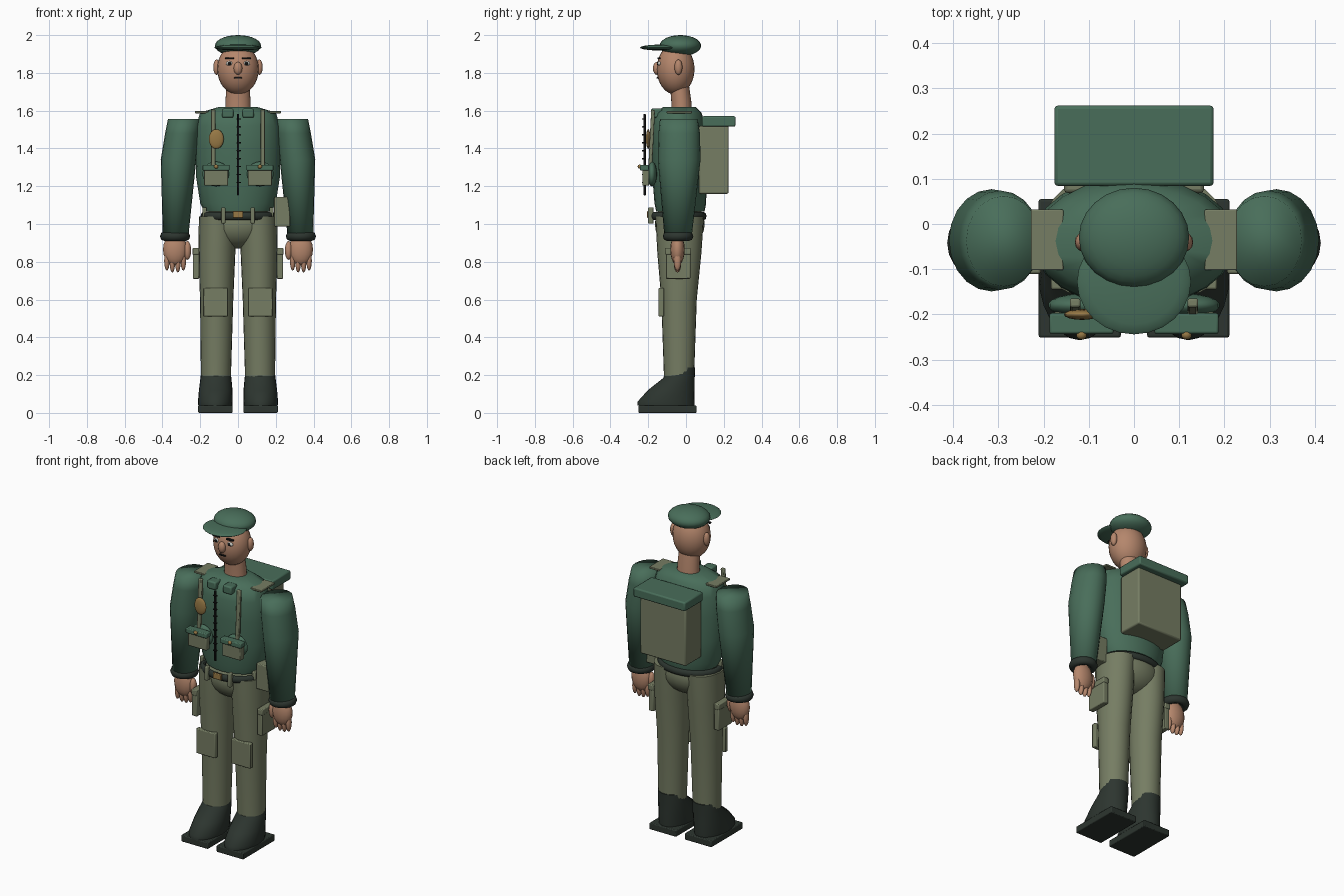
import bpy, bmesh, math
from mathutils import Matrix, Vector

cube = bpy.data.objects.get("Cube")
if cube:
    bpy.data.objects.remove(cube, do_unlink=True)


def material(name, r, g, b):
    m = bpy.data.materials.new(name)
    m.use_nodes = True
    m.diffuse_color = (r, g, b, 1)
    bsdf = next(n for n in m.node_tree.nodes if n.type == 'BSDF_PRINCIPLED')
    bsdf.inputs["Base Color"].default_value = (r, g, b, 1)
    bsdf.inputs["Roughness"].default_value = 0.8
    return m


GREEN = material("jacket green", .066, .155, .102)
KHAKI = material("trouser khaki", .18, .205, .125)
DARK = material("boot dark green", .026, .036, .029)
SKIN = material("skin", .46, .24, .15)
BRASS = material("brass", .31, .19, .06)
BLACK = material("black", .008, .008, .008)
WHITE = material("eye white", .65, .65, .6)


def finish(name, bm, mat, angle=40):
    bmesh.ops.recalc_face_normals(bm, faces=bm.faces)
    me = bpy.data.meshes.new(name)
    bm.to_mesh(me)
    bm.free()
    me.materials.append(mat)
    ob = bpy.data.objects.new(name, me)
    bpy.context.collection.objects.link(ob)
    bpy.ops.object.select_all(action='DESELECT')
    ob.select_set(True)
    bpy.context.view_layer.objects.active = ob
    bpy.ops.object.shade_smooth_by_angle(angle=math.radians(angle))
    return ob


def box(name, centre, size, mat, tilt=0, bevel=.005):
    """Box with softened edges; tilt turns it about the x axis."""
    bm = bmesh.new()
    bmesh.ops.create_cube(bm, size=1, matrix=Matrix.Diagonal((*size, 1)))
    ob = finish(name, bm, mat)
    ob.location = centre
    ob.rotation_euler.x = tilt
    mod = ob.modifiers.new("soft edges", 'BEVEL')
    mod.width = min(bevel, min(size) / 4)
    mod.segments = 2
    return ob


def ball(name, centre, radii, mat, seg=20, rings=12):
    bm = bmesh.new()
    bmesh.ops.create_uvsphere(bm, u_segments=seg, v_segments=rings, radius=1,
                              matrix=Matrix.Diagonal((*radii, 1)))
    ob = finish(name, bm, mat, 60)
    ob.location = centre
    return ob


def loft(name, rings, mat, sides=24, angle=50):
    """Closed skin over elliptical rings (z, centre x, centre y, rx, ry)."""
    bm = bmesh.new()
    loops = []
    for z, cx, cy, rx, ry in rings:
        turn = [2 * math.pi * i / sides for i in range(sides)]
        loops.append([bm.verts.new((cx + rx * math.cos(t), cy + ry * math.sin(t), z)) for t in turn])
    for a, b in zip(loops, loops[1:]):
        for i in range(sides):
            j = (i + 1) % sides
            bm.faces.new((a[i], a[j], b[j], b[i]))
    bm.faces.new(loops[0])
    bm.faces.new(loops[-1])
    return finish(name, bm, mat, angle)


def band(name, centre, rx, ry, thick, height, mat, sides=28, tube=8):
    """Elliptical ring with a rounded section."""
    bm = bmesh.new()
    grid = []
    for i in range(sides):
        t = 2 * math.pi * i / sides
        row = []
        for k in range(tube):
            u = 2 * math.pi * k / tube
            o = thick * math.cos(u)
            row.append(bm.verts.new(((rx + o) * math.cos(t), (ry + o) * math.sin(t), height * math.sin(u))))
        grid.append(row)
    for i in range(sides):
        for k in range(tube):
            a, b = grid[i], grid[(i + 1) % sides]
            m = (k + 1) % tube
            bm.faces.new((a[k], b[k], b[m], a[m]))
    ob = finish(name, bm, mat, 60)
    ob.location = centre
    return ob


# Torso, neck and pelvis
loft("jacket", [(1.065, 0, -.03, .178, .128), (1.11, 0, -.03, .2, .137),
                (1.25, 0, -.035, .222, .143), (1.4, 0, -.038, .226, .146),
                (1.52, 0, -.04, .222, .142), (1.59, 0, -.038, .2, .12),
                (1.62, 0, -.035, .1, .085)], GREEN)
loft("neck", [(1.58, 0, -.022, .068, .055), (1.65, 0, -.025, .066, .053),
              (1.74, 0, -.035, .062, .05)], SKIN)
ball("pelvis", (0, -.033, 1.0), (.185, .132, .13), KHAKI, 24)

# Head and face
ball("head", (0, -.055, 1.82), (.11, .1, .135), SKIN, 24, 16)
ball("nose", (0, -.155, 1.824), (.023, .02, .034), SKIN, 12, 8)
box("mouth", (0, -.149, 1.774), (.04, .012, .009), BLACK)
ball("cap_crown", (0, -.03, 1.944), (.122, .11, .056), GREEN, 24, 14)
ball("cap_brim", (0, -.128, 1.934), (.126, .116, .016), GREEN, 24, 10)

# Belt, buckle and jacket zip
band("belt", (0, -.045, 1.042), .182, .138, .016, .022, DARK)
box("buckle", (0, -.199, 1.05), (.055, .014, .036), BRASS)
box("zip", (0, -.219, 1.367), (.011, .012, .43), BLACK)
for i in range(9):
    box(f"zip_tooth_{i + 1}", (.004, -.226, 1.22 + i * .042), (.022, .014, .007), BLACK)

# Backpack
box("backpack", (0, .147, 1.34), (.31, .156, .36), KHAKI, bevel=.008)
box("backpack_lid", (0, .173, 1.543), (.352, .178, .055), GREEN, bevel=.008)

# Medal and hip pouch
ball("chest_medal", (-.115, -.2, 1.45), (.04, .012, .052), BRASS, 16, 10)
box("hip_pouch", (.234, -.05, 1.065), (.085, .1, .155), KHAKI)

# Paired parts
for s, side in ((-1, "right"), (1, "left")):
    def n(part):
        return f"{side}_{part}"

    # Face details
    ball(n("ear"), (s * .113, -.04, 1.83), (.018, .021, .041), SKIN, 12, 8)
    ball(n("eye"), (s * .045, -.141, 1.85), (.02, .01, .012), WHITE, 12, 8)
    ball(n("pupil"), (s * .045, -.149, 1.85), (.008, .006, .009), BLACK, 10, 6)
    box(n("eyebrow"), (s * .045, -.143, 1.878), (.046, .016, .009), BLACK)

    # Arm, cuff and hand
    loft(n("sleeve"), [(.94, s * .33, -.042, .068, .073), (1.34, s * .315, -.036, .094, .113),
                       (1.48, s * .296, -.036, .09, .11), (1.555, s * .288, -.038, .083, .1)],
         GREEN, 20, 100)
    band(n("cuff"), (s * .333, -.042, .935), .057, .058, .023, .025, DARK, 20)
    ball(n("palm"), (s * .333, -.045, .865), (.064, .038, .085), SKIN, 16, 10)
    for i in range(4):
        x = .333 + (i - 1.5) * .029
        drop = .01 if i in (1, 2) else 0
        ball(n(f"finger_{i + 1}"), (s * x, -.045, .805 - drop), (.015, .02, .052), SKIN, 10, 8)
    ball(n("thumb"), (s * .268, -.05, .86), (.02, .022, .05), SKIN, 12, 8)

    # Leg with patches and pockets
    loft(n("trouser_leg"), [(.17, s * .117, -.037, .079, .079), (.6, s * .113, -.037, .088, .094),
                            (.85, s * .112, -.035, .098, .117), (1.04, s * .107, -.034, .1, .128)], KHAKI)
    box(n("knee_patch"), (s * .119, -.131, .585), (.13, .028, .152), KHAKI)
    box(n("thigh_pocket"), (s * .222, -.042, .785), (.034, .13, .15), KHAKI)
    box(n("thigh_pocket_flap"), (s * .224, -.042, .855), (.036, .137, .035), KHAKI)

    # Boot
    box(n("boot_sole"), (s * .12, -.098, .02), (.182, .306, .04), DARK)
    loft(n("boot"), [(.038, s * .12, -.106, .09, .151), (.06, s * .12, -.105, .092, .151),
                     (.12, s * .118, -.078, .089, .124), (.185, s * .117, -.037, .082, .083),
                     (.24, s * .117, -.026, .074, .075)], DARK)

    # Webbing, collar tabs and shoulder tabs
    box(n("chest_strap"), (s * .13, -.182, 1.45), (.024, .02, .31), KHAKI, -.05)
    box(n("collar_tab"), (s * .054, -.155, 1.587), (.06, .06, .048), GREEN, bevel=.008)
    box(n("shoulder_tab"), (s * .192, -.035, 1.592), (.072, .134, .012), KHAKI)

    # Chest pouch on its rounded backing
    ball(n("pouch_backing"), (s * .118, -.18, 1.265), (.072, .026, .066), GREEN, 18, 10)
    box(n("chest_pouch"), (s * .116, -.213, 1.25), (.126, .036, .094), KHAKI)
    box(n("chest_pouch_flap"), (s * .116, -.22, 1.298), (.142, .046, .03), GREEN)
    ball(n("pouch_button"), (s * .116, -.245, 1.304), (.012, .011, .011), BRASS, 10, 6)

    # Belt loops
    box(n("front_belt_loop"), (s * .078, -.186, 1.045), (.022, .03, .085), KHAKI)
    box(n("side_belt_loop"), (s * .177, -.085, 1.045), (.022, .04, .085), KHAKI)
